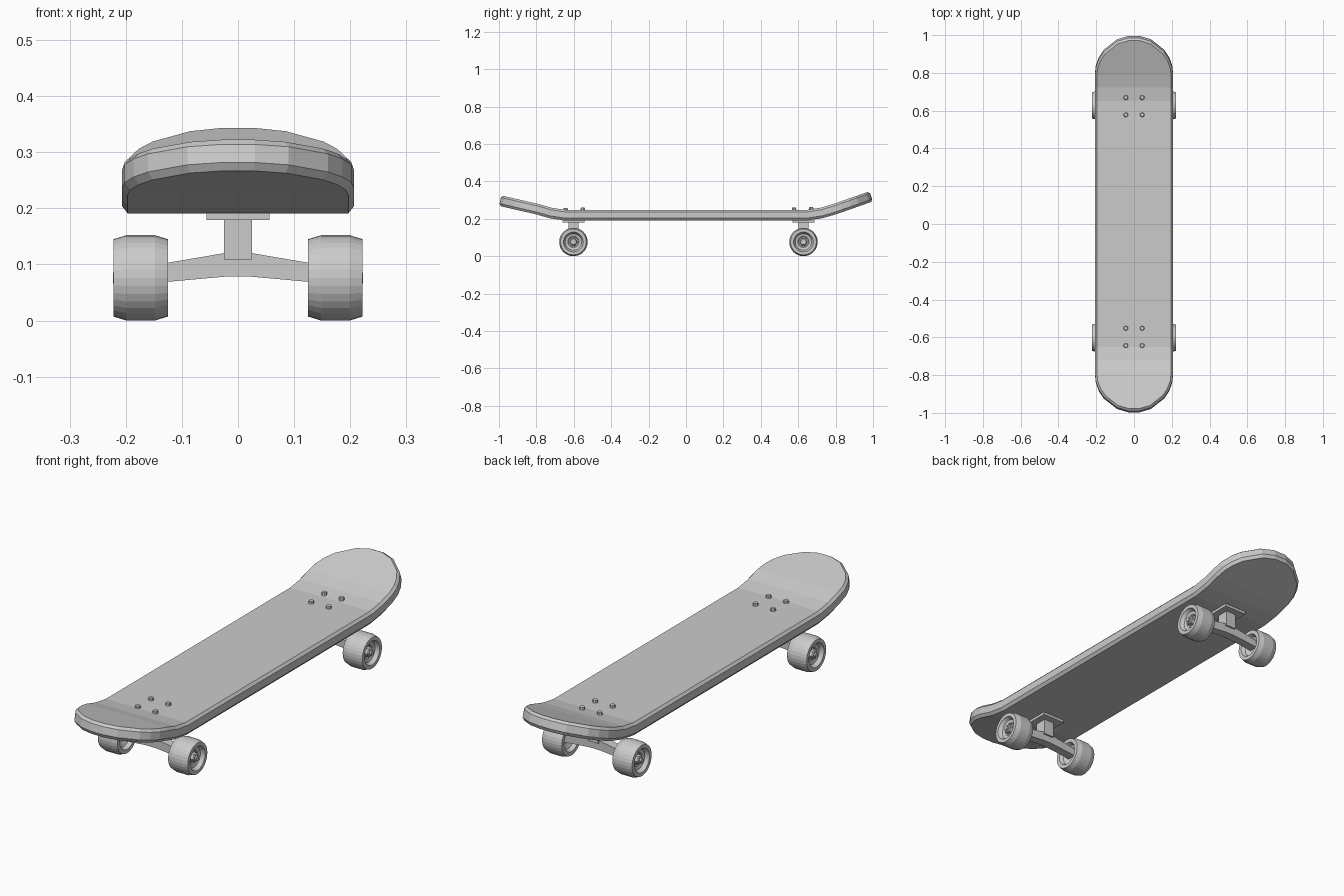
import bpy, bmesh, math
from mathutils import Matrix, Vector

if "Cube" in bpy.data.objects:
    bpy.data.objects.remove(bpy.data.objects["Cube"])


def make_object(name, bm):
    bmesh.ops.recalc_face_normals(bm, faces=bm.faces[:])
    me = bpy.data.meshes.new(name)
    bm.to_mesh(me)
    bm.free()
    ob = bpy.data.objects.new(name, me)
    bpy.context.collection.objects.link(ob)
    return ob


def box(name, center, size):
    bm = bmesh.new()
    bmesh.ops.create_cube(bm, size=1, matrix=Matrix.Translation(center) @ Matrix.Diagonal((*size, 1)))
    return make_object(name, bm)


def lathe_x(name, profile, center, seg, side=1):
    """Spin (x, radius) points around the x axis."""
    bm = bmesh.new()
    rings = []
    for x, r in profile:
        rings.append([bm.verts.new((side * x, center[0] + r * math.cos(2 * math.pi * i / seg),
                                    center[1] + r * math.sin(2 * math.pi * i / seg))) for i in range(seg)])
    for a, b in zip(rings, rings[1:]):
        for i in range(seg):
            j = (i + 1) % seg
            bm.faces.new((a[i], a[j], b[j], b[i]))
    bm.faces.new(rings[0])
    bm.faces.new(rings[-1])
    return make_object(name, bm)


# Deck: rows of (half width, distance from middle), kicked up at both ends
ROWS = [(.207, .65), (.207, .73), (.207, .80), (.202, .845), (.186, .888),
        (.160, .927), (.090, .982), (.030, 1.0)]
BOTTOM = .191
THICK = .057


def bend(y):
    """Rise and slope of the deck underside."""
    a = abs(y)
    pts = [(0, 0), (.65, 0), (.73, .012), (.80, .032), (1.0, .102 if y > 0 else .078)]
    for (a0, z0), (a1, z1) in zip(pts, pts[1:]):
        if a <= a1 + 1e-6:
            break
    z = z0 + (z1 - z0) * (a - a0) / (a1 - a0)
    return z, math.copysign(1, y) * (z1 - z0) / (a1 - a0)


def deck_point(x, y, t):
    z, slope = bend(y)
    ang = math.atan(slope)
    return Vector((x, y - t * math.sin(ang), BOTTOM + z + t * math.cos(ang)))


bm = bmesh.new()
stations = [(w, -d) for w, d in reversed(ROWS)] + ROWS
layers = [(.95, 0), (1, .013), (1, .046), (.95, THICK)]
grid = []
for w, y in stations:
    row = []
    for s, t in layers:
        yy = math.copysign(.8 + (abs(y) - .8) * s, y) if abs(y) > .8 else y
        row.append([bm.verts.new(deck_point(sx * w * s, yy, t)) for sx in (-1, 1)])
    grid.append(row)
for a, b in zip(grid, grid[1:]):
    for k in (0, 3):
        bm.faces.new((a[k][0], a[k][1], b[k][1], b[k][0]))
    for k in range(3):
        for s in (0, 1):
            bm.faces.new((a[k][s], a[k + 1][s], b[k + 1][s], b[k][s]))
for row in (grid[0], grid[-1]):
    for k in range(3):
        bm.faces.new((row[k][0], row[k][1], row[k + 1][1], row[k + 1][0]))
make_object("deck", bm)

# Trucks, wheels and bolts
WHEEL = [(.150, .026), (.142, .044), (.125, .052), (.125, .069), (.148, .076), (.199, .076), (.222, .069),
         (.222, .053), (.205, .044), (.201, .030), (.196, .026)]
AXLE_Z = .076
for end, ty in (("front", -.602), ("rear", .628)):
    box(end + "_baseplate", (0, ty, .1855), (.112, .118, .013))
    box(end + "_pillar", (0, ty, .145), (.05, .055, .072))

    # Hanger: bent arm profile extruded in y
    half = [(.025, .120), (.125, .103), (.155, .097), (.155, .064), (.125, .069), (.025, .078)]
    outline = half + [(-x, z) for x, z in reversed(half)]
    bm = bmesh.new()
    f = bm.faces.new([bm.verts.new((x, ty - .02, z)) for x, z in outline])
    ext = bmesh.ops.extrude_face_region(bm, geom=[f])
    bmesh.ops.translate(bm, vec=(0, .04, 0), verts=[v for v in ext["geom"] if isinstance(v, bmesh.types.BMVert)])
    make_object(end + "_hanger", bm)

    for label, side in (("left", -1), ("right", 1)):
        name = end + "_" + label
        lathe_x(name + "_wheel", WHEEL, (ty, AXLE_Z), 32, side)
        lathe_x(name + "_nut", [(.19, .021), (.212, .021), (.216, .017)], (ty, AXLE_Z), 6, side)
        lathe_x(name + "_axle", [(.14, .010), (.223, .010)], (ty, AXLE_Z), 12, side)

    for bx in (-.043, .043):
        for dy in (-.05, .05):
            base = deck_point(bx, ty + dy, THICK)
            bm = bmesh.new()
            bmesh.ops.create_cone(bm, cap_ends=True, segments=10, radius1=.013, radius2=.010, depth=.014,
                                  matrix=Matrix.Translation(base + Vector((0, 0, .004))))
            make_object(end + "_bolt", bm)
